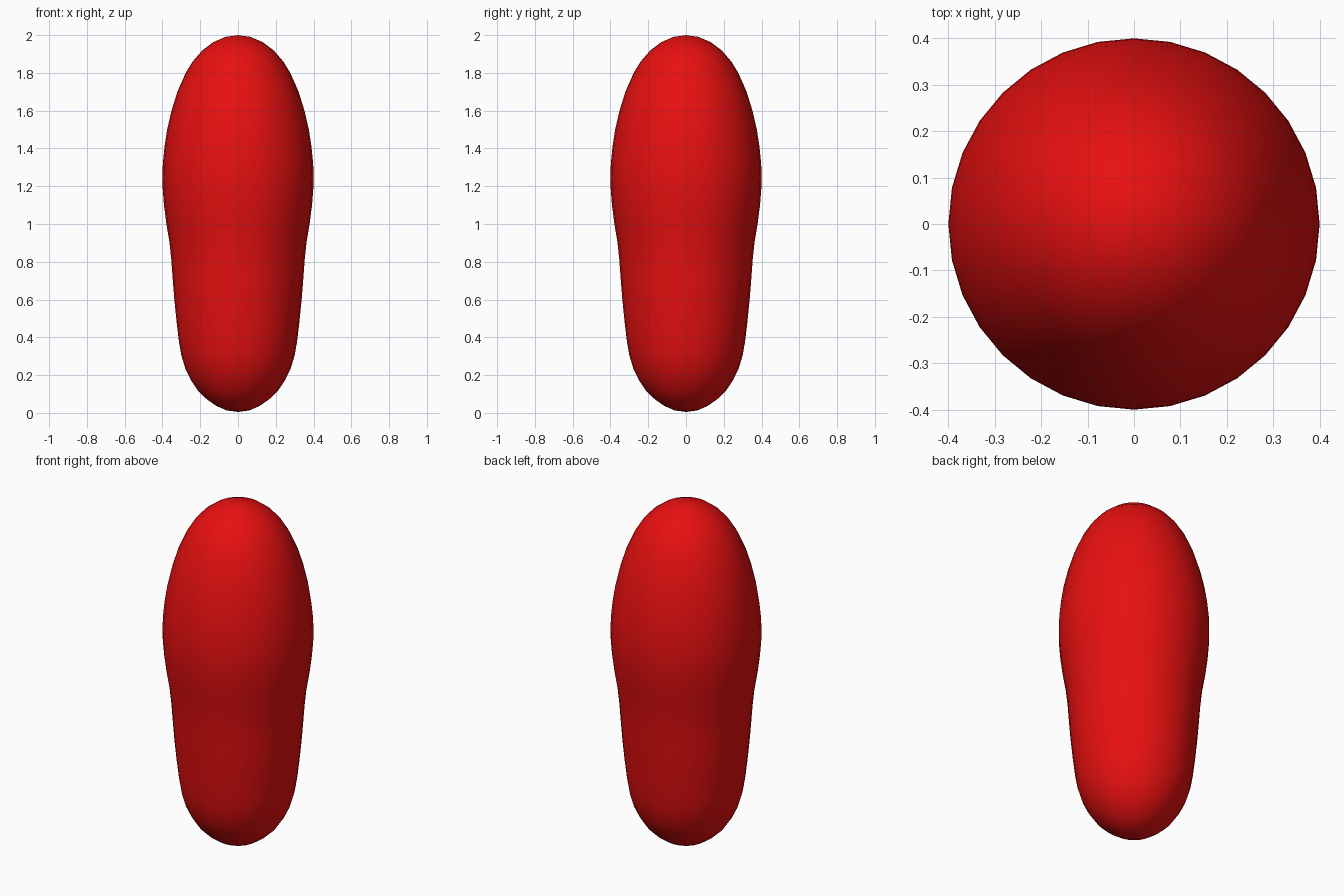
import bpy, bmesh
from math import tau

if "Cube" in bpy.data.objects:
    bpy.data.objects.remove(bpy.data.objects["Cube"])

# Half profile (radius, height) of the rounded body
profile = [(0, 0.005), (0.06, 0.013), (0.115, 0.037), (0.165, 0.072), (0.21, 0.115),
           (0.25, 0.175), (0.279, 0.235), (0.3, 0.305), (0.313, 0.38), (0.325, 0.48),
           (0.337, 0.6), (0.345, 0.7), (0.353, 0.81), (0.363, 0.905), (0.379, 1.0),
           (0.392, 1.1), (0.399, 1.19), (0.4, 1.25), (0.398, 1.32), (0.389, 1.41),
           (0.375, 1.5), (0.352, 1.6), (0.321, 1.7), (0.277, 1.8), (0.24, 1.86),
           (0.19, 1.918), (0.13, 1.963), (0.065, 1.991), (0, 2.0)]

# Spin the profile around z
bm = bmesh.new()
verts = [bm.verts.new((r, 0, z)) for r, z in profile]
edges = [bm.edges.new(pair) for pair in zip(verts, verts[1:])]
bmesh.ops.spin(bm, geom=verts + edges, cent=(0, 0, 0), axis=(0, 0, 1),
               angle=tau, steps=32, use_merge=False)
bmesh.ops.remove_doubles(bm, verts=bm.verts, dist=0.0005)
bmesh.ops.recalc_face_normals(bm, faces=bm.faces)
for face in bm.faces:
    face.smooth = True

mesh = bpy.data.meshes.new("rounded_body")
bm.to_mesh(mesh)
bm.free()
body = bpy.data.objects.new("rounded_body", mesh)
bpy.context.collection.objects.link(body)

# Red finish
red = bpy.data.materials.new("red")
red.diffuse_color = (0.8, 0.005, 0.005, 1)
red.use_nodes = True
red.node_tree.nodes["Principled BSDF"].inputs["Base Color"].default_value = red.diffuse_color
mesh.materials.append(red)
